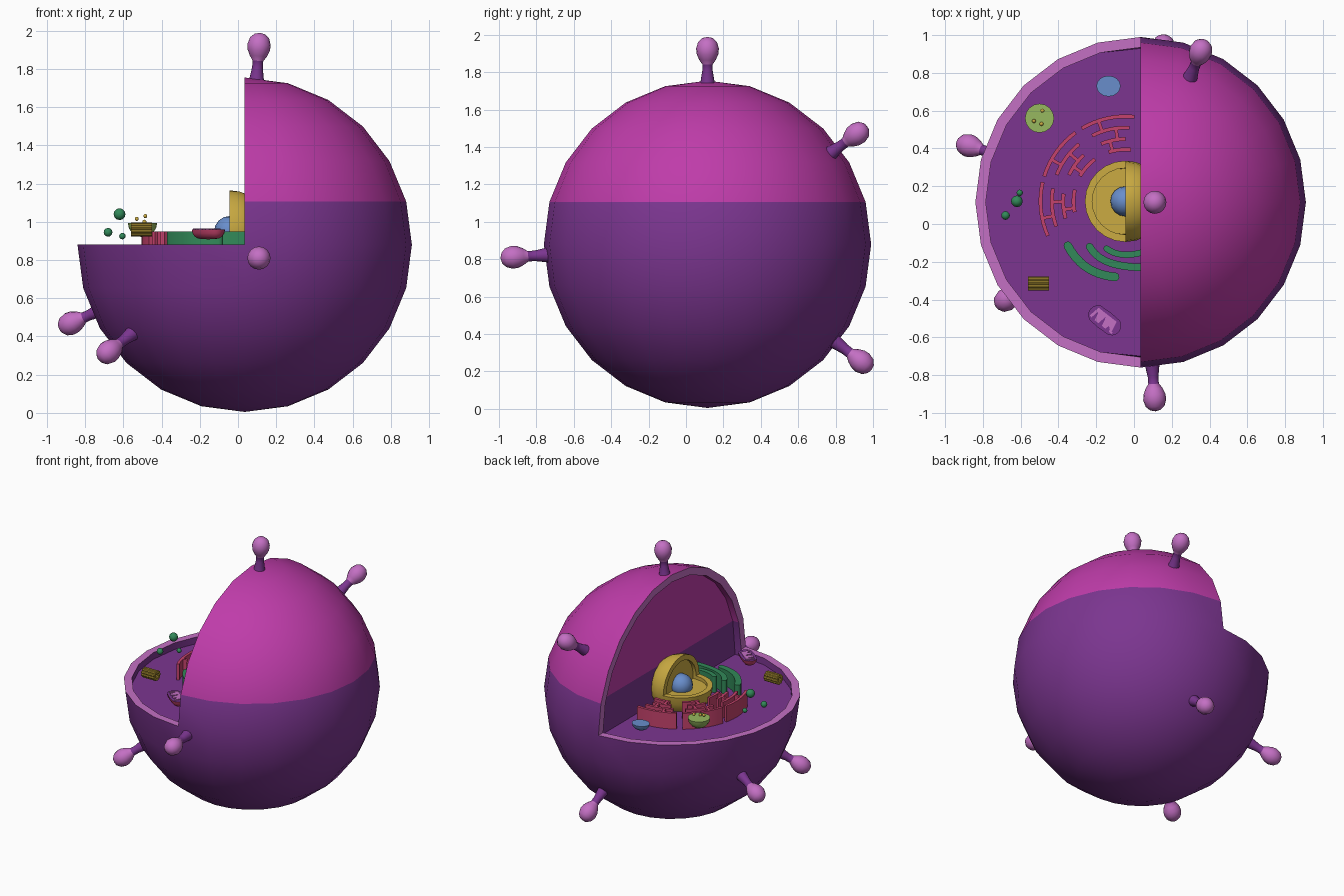
import bpy, bmesh, math
from mathutils import Vector, Matrix
from mathutils.geometry import interpolate_bezier

if "Cube" in bpy.data.objects:
    bpy.data.objects.remove(bpy.data.objects["Cube"])


def material(name, r, g, b):
    m = bpy.data.materials.new(name)
    m.use_nodes = True
    m.diffuse_color = (r, g, b, 1)
    m.node_tree.nodes["Principled BSDF"].inputs["Base Color"].default_value = (r, g, b, 1)
    return m


PURPLE = material("purple", 0.20, 0.036, 0.28)
MAGENTA = material("magenta", 0.52, 0.045, 0.40)
LILAC = material("lilac", 0.55, 0.16, 0.55)
YELLOW = material("yellow", 0.60, 0.41, 0.055)
OLIVE = material("olive gold", 0.38, 0.26, 0.03)
BLUE = material("blue", 0.14, 0.27, 0.60)
RED = material("rose red", 0.56, 0.055, 0.15)
GREEN = material("green", 0.032, 0.25, 0.10)
LIME = material("light green", 0.31, 0.48, 0.115)

CENTRE = Vector((0.035, 0.115, 0.88))
RADIUS = 0.875
FLOOR = 0.83


def finish(name, bm, mats, loc=(0, 0, 0), rot=None):
    """Smooth faces, keep corners sharp, and make the object."""
    bmesh.ops.recalc_face_normals(bm, faces=bm.faces)
    for f in bm.faces:
        f.smooth = True
    for e in bm.edges:
        e.smooth = e.calc_face_angle(0) < math.radians(40)
    me = bpy.data.meshes.new(name)
    bm.to_mesh(me)
    bm.free()
    for m in mats:
        me.materials.append(m)
    ob = bpy.data.objects.new(name, me)
    bpy.context.collection.objects.link(ob)
    ob.matrix_world = Matrix.Translation(loc) @ (rot or Matrix()).to_4x4()
    return ob


def ball(name, loc, r, mat, segs=16):
    bm = bmesh.new()
    bmesh.ops.create_uvsphere(bm, u_segments=segs, v_segments=segs // 2, radius=r)
    return finish(name, bm, [mat], loc)


def fill(bm, verts, a, b):
    """Convex face through verts, ordered around their mean in axes a, b."""
    mid = sum((v.co for v in verts), Vector()) / len(verts)
    verts.sort(key=lambda v: math.atan2(v.co[b] - mid[b], v.co[a] - mid[a]))
    return bm.faces.new(verts)


def cut_shell(name, loc, r, ratio, depth, mats):
    """Sphere with its upper -x quarter cut away, a rim and recessed cut faces."""
    bm = bmesh.new()
    bmesh.ops.create_uvsphere(bm, u_segments=24, v_segments=12, radius=r)
    gone = [f for f in bm.faces
            if f.calc_center_median().x < 0 and f.calc_center_median().z > 0]
    bmesh.ops.delete(bm, geom=gone, context='FACES')
    rim = []
    for step in range(2):
        border = [e for e in bm.edges if e.is_boundary]
        geom = bmesh.ops.extrude_edge_only(bm, edges=border)["geom"]
        loop = [g for g in geom if isinstance(g, bmesh.types.BMVert)]
        if step == 0:
            rim = [g for g in geom if isinstance(g, bmesh.types.BMFace)]
            for v in loop:
                v.co *= ratio
        else:
            for v in loop:
                on_wall, on_floor = abs(v.co.x) < 1e-4, abs(v.co.z) < 1e-4
                v.co.x += depth if on_wall else 0
                v.co.z -= depth if on_floor else 0
    wall = [v for v in loop if abs(v.co.x - depth) < 1e-4]
    split = 0.27 * r
    level = max(v.co.z for v in wall if v.co.z < split)
    fill(bm, [v for v in loop if abs(v.co.z + depth) < 1e-4], 0, 1)
    fill(bm, [v for v in wall if v.co.z < split], 1, 2)
    fill(bm, [v for v in wall if v.co.z > level - 1e-4], 1, 2)
    for f in bm.faces:
        f.material_index = 1 if f.calc_center_median().z > level else 0
    for f in rim:
        f.material_index = 2
    return finish(name, bm, mats, loc)


def ribbon(name, path, width, z0, z1, mat, cap=0):
    """Upright wall following a flat path, with optional round ends."""
    pts = [Vector((p[0], p[1], 0)) for p in path]
    left, right = [], []
    for i, p in enumerate(pts):
        d = (pts[min(i + 1, len(pts) - 1)] - pts[max(i - 1, 0)]).normalized()
        n = Vector((-d.y, d.x, 0)) * width / 2
        left.append(p + n)
        right.append(p - n)

    def end(centre, start):
        return [centre + Matrix.Rotation(-math.pi * k / (cap + 1), 3, 'Z') @ (start - centre)
                for k in range(1, cap + 1)]
    outline = left + end(pts[-1], left[-1]) + right[::-1] + end(pts[0], right[0])
    bm = bmesh.new()
    face = bm.faces.new([bm.verts.new((p.x, p.y, z0)) for p in outline])
    top = bmesh.ops.extrude_face_region(bm, geom=[face])["geom"]
    bmesh.ops.translate(bm, vec=(0, 0, z1 - z0),
                        verts=[g for g in top if isinstance(g, bmesh.types.BMVert)])
    return finish(name, bm, [mat])


def bowl(name, loc, size, mats, stretch=0, turn=0, inset=0):
    """Lower half of an ellipsoid with a flat top; loc is the top centre."""
    bm = bmesh.new()
    bmesh.ops.create_uvsphere(bm, u_segments=16, v_segments=8, radius=1)
    bmesh.ops.delete(bm, geom=[v for v in bm.verts if v.co.z > 0.01], context='VERTS')
    lid = fill(bm, [v for v in bm.verts if abs(v.co.z) < 1e-4], 0, 1)
    for v in bm.verts:
        side = 0 if abs(v.co.x) < 1e-4 else math.copysign(stretch, v.co.x)
        v.co = Vector((v.co.x * size[0] + side, v.co.y * size[1], v.co.z * size[2]))
    if inset:
        bmesh.ops.inset_region(bm, faces=[lid], thickness=inset)
        lid.material_index = 1
    return finish(name, bm, mats, loc, Matrix.Rotation(turn, 3, 'Z'))


# Outer membrane and nucleus share the same cutaway construction
cut_shell("cell_membrane", CENTRE, RADIUS, 0.937, CENTRE.z - FLOOR, [PURPLE, MAGENTA, LILAC])
NUCLEUS = Vector((-0.045, 0.12, 0.95))
cut_shell("nucleus", NUCLEUS, 0.215, 0.82, 0.025, [YELLOW] * 3)
ball("nucleolus", NUCLEUS, 0.08, BLUE)

# Surface receptors: flared stem and rounded knob, pointing outwards
PROFILE = [(0.045, 0.83), (0.036, 0.88), (0.028, 0.93), (0.028, 0.965), (0.045, 0.99),
           (0.058, 1.02), (0.061, 1.05), (0.05, 1.085), (0.028, 1.105), (0, 1.112)]
TARGETS = [(0.075, 0, 1.04), (0.075, -1.05, -0.07), (0.32, 0.805, 0.595),
           (0.12, 0.825, -0.63), (-0.895, 0.295, -0.405), (-0.71, -0.515, -0.56)]
for i, target in enumerate(TARGETS):
    bm = bmesh.new()
    chain = [bm.verts.new((r, 0, z)) for r, z in PROFILE]
    edges = [bm.edges.new(pair) for pair in zip(chain, chain[1:])]
    bmesh.ops.spin(bm, geom=chain + edges, cent=(0, 0, 0), axis=(0, 0, 1),
                   angle=math.tau, steps=16, use_merge=True)
    bmesh.ops.remove_doubles(bm, verts=bm.verts, dist=1e-4)
    for f in bm.faces:
        f.material_index = int(f.calc_center_median().z > 0.965)
    finish(f"receptor_{i + 1}", bm, [PURPLE, LILAC], CENTRE,
           Vector(target).to_track_quat('Z', 'Y').to_matrix())


# Folded membranes: concentric wall pieces with radial links
def polar(r, deg):
    a = math.radians(deg)
    return NUCLEUS.x + r * math.cos(a), NUCLEUS.y + r * math.sin(a)


RINGS = [0.45, 0.39, 0.33, 0.275]
for c, (start, stop) in enumerate([(84, 121), (126, 163), (167, 204)]):
    for k, r in enumerate(RINGS):
        a, b = start + 3 * (k % 3), stop - 4 * k
        ribbon(f"fold_{c + 1}_{k + 1}", [polar(r, a + (b - a) * t / 8) for t in range(9)],
               0.02, FLOOR, 0.95, RED)
    middle = (start + stop) / 2
    for k, shift in ((0, 6), (1, -5), (2, 2)):
        ribbon(f"fold_link_{c + 1}_{k + 1}",
               [polar(RINGS[k], middle + shift), polar(RINGS[k + 1], middle + shift)],
               0.018, FLOOR, 0.949, RED)

# Curved green sacs
SACS = [[(-0.35, -0.115), (-0.30, -0.21), (-0.22, -0.27), (-0.10, -0.28)],
        [(-0.235, -0.12), (-0.19, -0.20), (-0.09, -0.23), (0.06, -0.23)],
        [(-0.145, -0.13), (-0.10, -0.165), (-0.03, -0.175), (0.06, -0.145)]]
for i, sac in enumerate(SACS):
    path = interpolate_bezier(*[Vector((x, y, 0)) for x, y in sac], 12)
    ribbon(f"green_sac_{i + 1}", path, 0.045 - 0.006 * i, FLOOR, 0.95, GREEN, cap=5)

# Floating green vesicles
for i, (x, y, z, r) in enumerate([(-0.62, 0.12, 1.04, 0.031), (-0.68, 0.045, 0.945, 0.023),
                                  (-0.605, 0.165, 0.925, 0.017)]):
    ball(f"vesicle_{i + 1}", (x, y, z), r, GREEN, 12)

# Light green dish with yellow grains
bowl("digestive_dish", (-0.5, 0.56, 0.995), (0.077, 0.077, 0.075), [LIME])
for i, (x, y, z) in enumerate([(-0.53, 0.545, 1.015), (-0.485, 0.60, 1.03), (-0.49, 0.53, 1.0)]):
    ball(f"grain_{i + 1}", (x, y, z), 0.011, YELLOW, 10)

# Blue storage blob
bowl("storage_blob", (-0.135, 0.73, 0.92), (0.064, 0.055, 0.05), [BLUE])

# Bundle of rods
for i in range(9):
    a = math.tau * i / 9
    bm = bmesh.new()
    bmesh.ops.create_cone(bm, cap_ends=True, segments=8, radius1=0.011, radius2=0.011, depth=0.11)
    finish(f"bundle_rod_{i + 1}", bm, [OLIVE],
           (-0.505, -0.315 + 0.027 * math.cos(a), 0.96 + 0.027 * math.sin(a)),
           Matrix.Rotation(math.pi / 2, 3, 'Y'))

# Energy capsule with folded inner strip
TURN = math.radians(-38)
MID = Vector((-0.155, -0.51, 0.96))
bowl("energy_capsule", MID, (0.052, 0.052, 0.052), [RED, PURPLE], 0.045, TURN, 0.01)
zigzag = [MID + Matrix.Rotation(TURN, 3, 'Z') @ Vector((-0.072 + 0.012 * (k // 2 * 2 + k % 2),
          0.03 * (1 if (k + 1) // 2 % 2 else -1), 0)) for k in range(13)]
ribbon("capsule_folds", zigzag, 0.014, MID.z - 0.01, MID.z + 0.006, LILAC)
